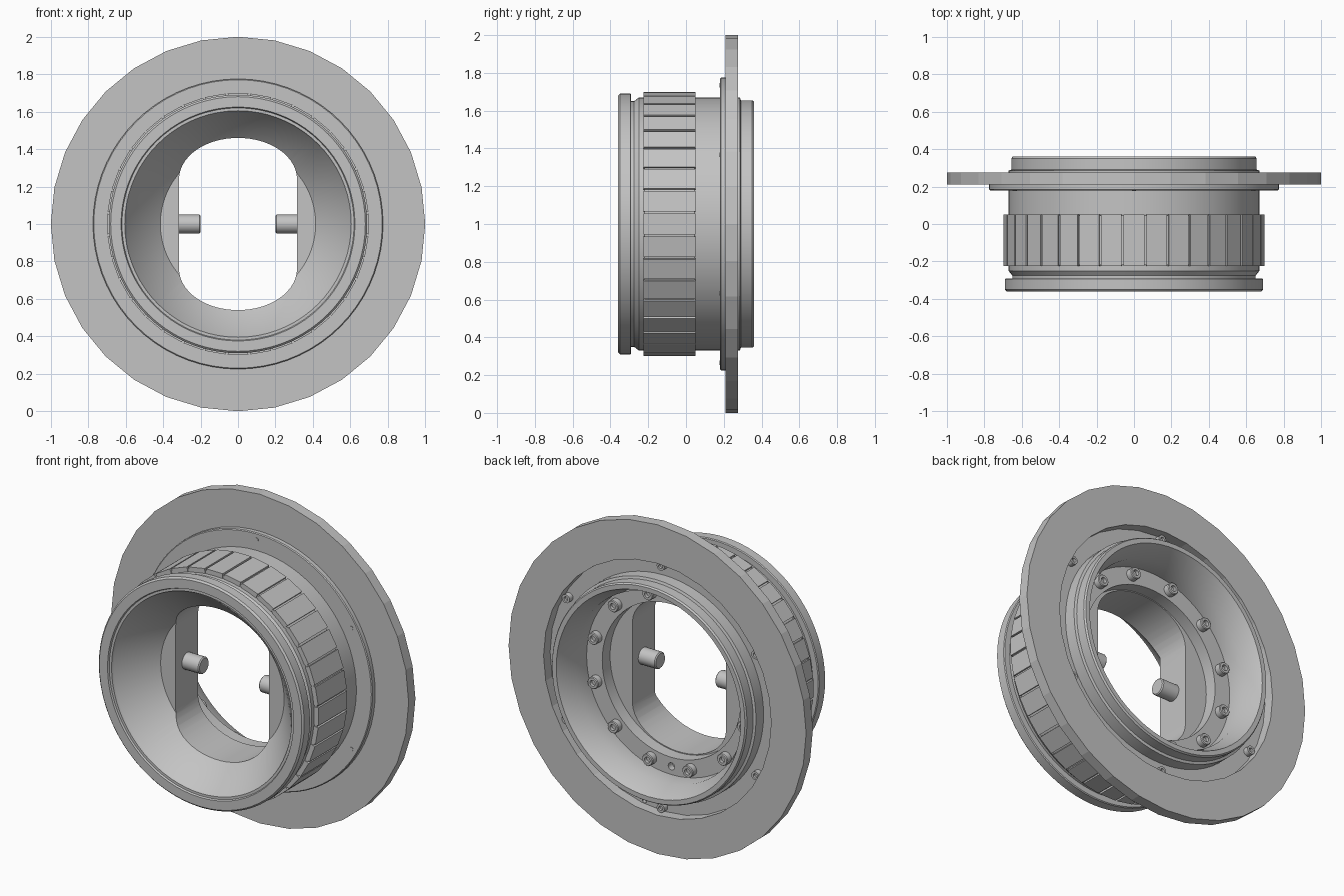
import bpy, bmesh
from math import sin, cos, pi, radians
from mathutils import Matrix

default_cube = bpy.data.objects.get("Cube")
if default_cube:
    bpy.data.objects.remove(default_cube, do_unlink=True)

# Single grey material
grey = bpy.data.materials.new("plain_grey")
grey.use_nodes = True
grey.diffuse_color = (0.55, 0.55, 0.55, 1)
shader = next(n for n in grey.node_tree.nodes if n.type == 'BSDF_PRINCIPLED')
shader.inputs["Base Color"].default_value = grey.diffuse_color

AXIS_Z = 1.0


def finish(name, bm, smooth=True):
    """Turn a bmesh into a named, coloured object."""
    bmesh.ops.recalc_face_normals(bm, faces=bm.faces)
    mesh = bpy.data.meshes.new(name)
    bm.to_mesh(mesh)
    bm.free()
    obj = bpy.data.objects.new(name, mesh)
    obj.data.materials.append(grey)
    bpy.context.collection.objects.link(obj)
    if smooth:
        smooth_object(obj)
    return obj


def smooth_object(obj):
    bpy.ops.object.select_all(action='DESELECT')
    obj.select_set(True)
    bpy.context.view_layer.objects.active = obj
    bpy.ops.object.shade_smooth_by_angle(angle=radians(30))


def lathe(bm, profile, sides, cx=0, cz=AXIS_Z, closed=False):
    """Revolve (radius, y) points about a y-parallel axis."""
    rings = []
    for r, y in profile:
        if r == 0:
            rings.append([bm.verts.new((cx, y, cz))] * sides)
        else:
            rings.append([bm.verts.new((cx + r * cos(2 * pi * i / sides), y,
                                        cz + r * sin(2 * pi * i / sides)))
                          for i in range(sides)])
    pairs = list(zip(rings, rings[1:]))
    if closed:
        pairs.append((rings[-1], rings[0]))
    for a, b in pairs:
        for i in range(sides):
            j = (i + 1) % sides
            corners = list(dict.fromkeys((a[i], a[j], b[j], b[i])))
            bm.faces.new(corners)


def polar(radius, degrees):
    t = radians(degrees)
    return radius * cos(t), AXIS_Z + radius * sin(t)


# Main body: front rim, funnel, barrel, flange, back collar and bolt shelf
body_profile = [
    (0, -.15), (.415, -.15), (.6, -.335), (.605, -.35), (.62, -.35),
    (.625, -.36), (.68, -.36), (.69, -.35), (.69, -.295), (.685, -.29),
    (.65, -.29), (.65, -.275), (.67, -.25), (.67, -.22), (.688, -.22),
    (.688, .045), (.67, .045), (.67, .18), (.77, .18), (.775, .185),
    (.775, .212), (.67, .212), (.67, .285), (.655, .29), (.655, .35),
    (.648, .36), (.62, .36), (.57, .25), (.57, .14), (.465, .14),
    (.465, .065), (0, .065)]
bm = bmesh.new()
lathe(bm, body_profile, 72)
body = finish("main_body", bm, smooth=False)

# Cutter for the oval opening and the small drilled holes
bm = bmesh.new()
outline = []
for i in range(48):
    t = 2 * pi * (i + .5) / 48
    side = 1 if sin(t) > 0 else -1
    outline.append((.315 * cos(t), AXIS_Z + side * .24 + .22 * sin(t)))
ends = [[bm.verts.new((x, y, z)) for x, z in outline] for y in (-.5, .5)]
for end in ends:
    bm.faces.new(end)
for i in range(len(outline)):
    j = (i + 1) % len(outline)
    bm.faces.new((ends[0][i], ends[0][j], ends[1][j], ends[1][i]))
x, z = polar(.52, 270)
lathe(bm, [(0, .1), (.022, .1), (.022, .2), (0, .2)], 16, x, z)
for angle in (100, 120, 280, 300):
    x, z = polar(.745, angle)
    lathe(bm, [(0, .19), (.015, .19), (.015, .25), (0, .25)], 12, x, z)
cutter = finish("opening_cutter", bm, smooth=False)
cutter.hide_render = True

cut = body.modifiers.new("opening", 'BOOLEAN')
cut.operation = 'DIFFERENCE'
cut.solver = 'EXACT'
cut.object = cutter
bpy.ops.object.select_all(action='DESELECT')
body.select_set(True)
bpy.context.view_layer.objects.active = body
bpy.ops.object.modifier_apply(modifier=cut.name)
bpy.data.objects.remove(cutter, do_unlink=True)
smooth_object(body)

# Large mounting disc
bm = bmesh.new()
lathe(bm, [(.765, .21), (1, .21), (1, .275), (.765, .275)], 32, closed=True)
finish("mounting_disc", bm, smooth=False)

# Grip pads around the barrel
bm = bmesh.new()
for k in range(36):
    cube = bmesh.ops.create_cube(bm, size=1)["verts"]
    for v in cube:
        r = .7 if v.co.x > 0 else .66
        x, z = polar(r, 10 * k + (4.5 if v.co.z > 0 else -4.5))
        v.co = (x, .05 if v.co.y > 0 else -.225, z)
finish("grip_pads", bm, smooth=False)

# Socket-head bolts on the inner shelf
bm = bmesh.new()
for k in range(12):
    x, z = polar(.52, 15 + 30 * k)
    lathe(bm, [(0, .13), (.036, .13), (.036, .175), (.032, .18), (.018, .18),
               (.018, .16), (0, .16)], 18, x, z)
finish("shelf_bolts", bm)

# Screws through the flange
bm = bmesh.new()
for k in range(6):
    x, z = polar(.735, 30 + 60 * k)
    lathe(bm, [(0, .177), (.012, .177), (.012, .2), (.026, .2), (.026, .245),
               (.013, .245), (.013, .23), (0, .23)], 16, x, z)
finish("flange_screws", bm)

# Pair of locating pins pointing inward
for name, side in (("left_pin", 1), ("right_pin", -1)):
    bm = bmesh.new()
    lathe(bm, [(0, .2), (.044, .2), (.05, .206), (.05, .34), (0, .34)], 24, 0, 0)
    turn = Matrix.Rotation(-side * pi / 2, 4, 'Z')
    move = Matrix.Translation((0, -.04, AXIS_Z))
    bmesh.ops.transform(bm, matrix=move @ turn, verts=bm.verts)
    finish(name, bm)
